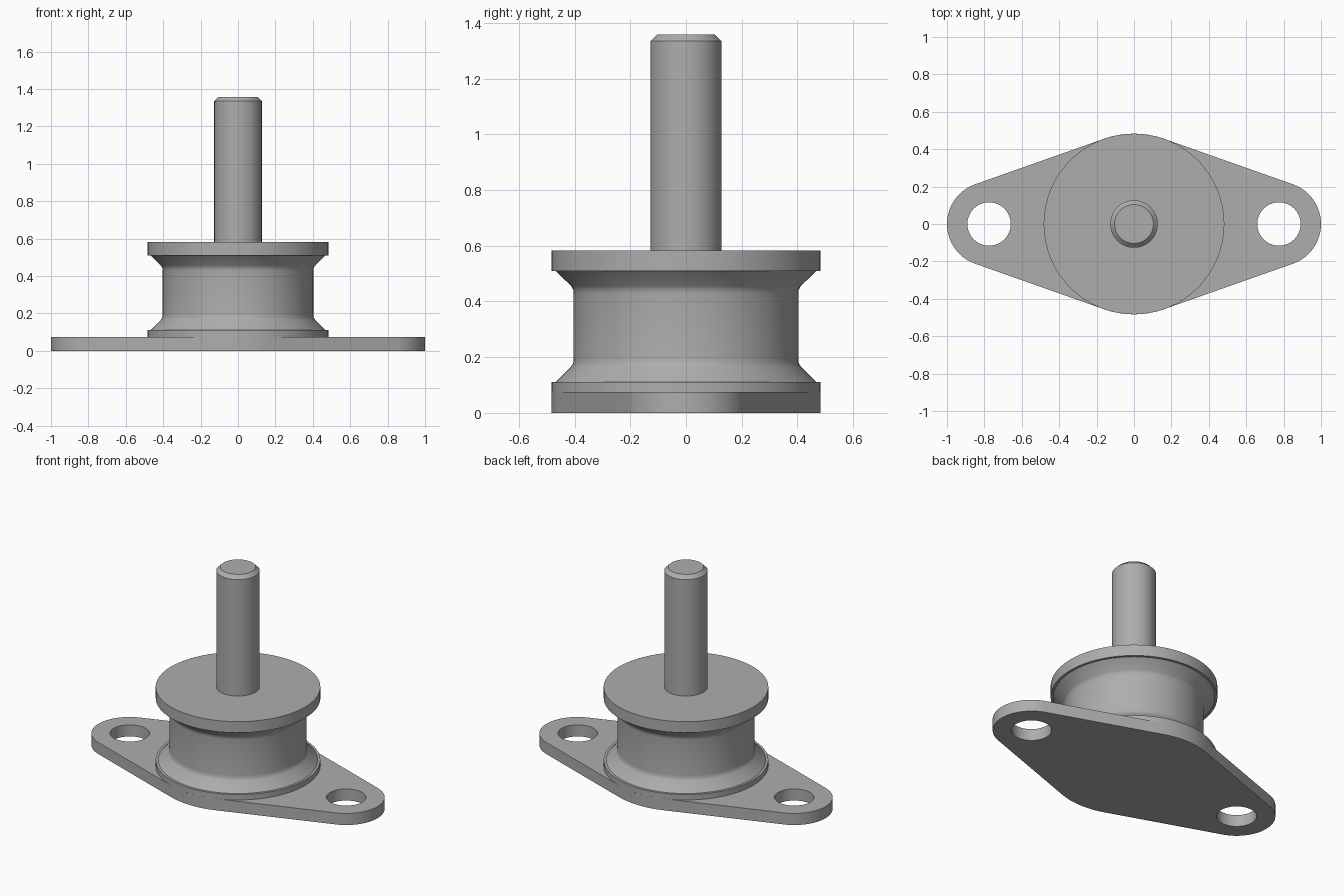
import bpy, bmesh, math

if "Cube" in bpy.data.objects:
    bpy.data.objects.remove(bpy.data.objects["Cube"])

SEGMENTS = 64
steel = bpy.data.materials.new("plain grey")
steel.diffuse_color = (0.42, 0.42, 0.42, 1)
steel.use_nodes = True
steel.node_tree.nodes["Principled BSDF"].inputs["Base Color"].default_value = steel.diffuse_color


def finish(name, bm):
    """Turn a bmesh into a smooth-shaded object with sharp edges kept."""
    bmesh.ops.recalc_face_normals(bm, faces=bm.faces)
    mesh = bpy.data.meshes.new(name)
    bm.to_mesh(mesh)
    bm.free()
    mesh.materials.append(steel)
    obj = bpy.data.objects.new(name, mesh)
    bpy.context.collection.objects.link(obj)
    bpy.ops.object.select_all(action='DESELECT')
    obj.select_set(True)
    bpy.context.view_layer.objects.active = obj
    bpy.ops.object.shade_smooth_by_angle(angle=math.radians(30))


def lathe(name, profile):
    """Closed turned part from (radius, z) points, capped at both ends."""
    bm = bmesh.new()
    rings = []
    for r, z in profile:
        rings.append([bm.verts.new((r * math.cos(a), r * math.sin(a), z))
                      for a in (math.tau * i / SEGMENTS for i in range(SEGMENTS))])
    for low, high in zip(rings, rings[1:]):
        for i in range(SEGMENTS):
            j = (i + 1) % SEGMENTS
            bm.faces.new((low[i], low[j], high[j], high[i]))
    bm.faces.new(rings[0][::-1])
    bm.faces.new(rings[-1])
    finish(name, bm)


def arc(cx, r, start, end, n):
    return [(cx + r * math.cos(start + (end - start) * i / n),
             r * math.sin(start + (end - start) * i / n)) for i in range(n + 1)]


# Flange plate: hull of a large middle circle and two small end circles, with bolt holes
MID_R, END_R, END_X, HOLE_R, PLATE_H = 0.483, 0.225, 0.775, 0.116, 0.075
t = math.acos((MID_R - END_R) / END_X)      # direction of the tangent points
outline = (arc(END_X, END_R, -t, t, 24) + arc(0, MID_R, t, math.pi - t, 12)
           + arc(-END_X, END_R, math.pi - t, math.pi + t, 24)
           + arc(0, MID_R, math.pi + t, math.tau - t, 12))
holes = [arc(s * END_X, HOLE_R, 0, math.tau, 40)[:-1] for s in (-1, 1)]

bm = bmesh.new()
for loop in [outline] + holes:
    vs = [bm.verts.new((x, y, 0)) for x, y in loop]
    for a, b in zip(vs, vs[1:] + vs[:1]):
        bm.edges.new((a, b))
bmesh.ops.triangle_fill(bm, edges=bm.edges[:], use_beauty=True, normal=(0, 0, 1))
ext = bmesh.ops.extrude_face_region(bm, geom=bm.faces[:], use_keep_orig=True)
bmesh.ops.translate(bm, vec=(0, 0, PLATE_H),
                    verts=[v for v in ext["geom"] if isinstance(v, bmesh.types.BMVert)])
finish("flange_plate", bm)

# Bottom disc, flared damper body, top disc
lathe("bottom_disc", [(0.483, PLATE_H), (0.483, 0.11)])
lathe("damper_body", [(0.468, 0.11), (0.412, 0.166), (0.405, 0.178), (0.403, 0.195),
                      (0.403, 0.427), (0.405, 0.443), (0.412, 0.455), (0.468, 0.51)])
lathe("top_disc", [(0.483, 0.51), (0.483, 0.582)])

# Stud with chamfered tip
lathe("stud", [(0.127, 0.582), (0.127, 1.335), (0.104, 1.358)])
